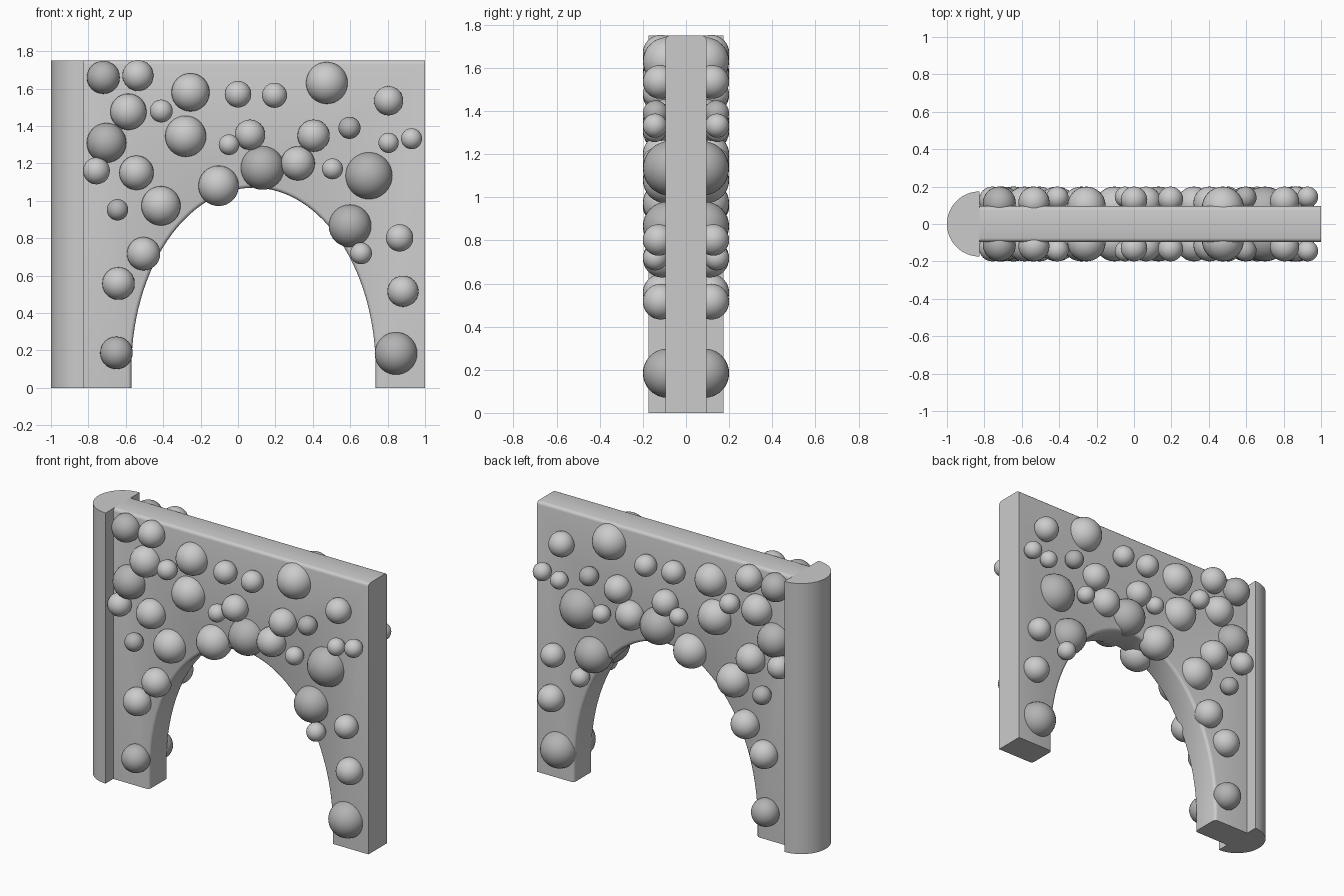
import bpy, bmesh, math

if "Cube" in bpy.data.objects:
    bpy.data.objects.remove(bpy.data.objects["Cube"])

HALF_T = 0.095      # half thickness of the wall
TOP = 1.75          # height of wall and post
POST_R = 0.174      # radius of the half-round end post
POST_X = -1 + POST_R


def make_object(name, bm, material=None):
    bmesh.ops.recalc_face_normals(bm, faces=bm.faces)
    mesh = bpy.data.meshes.new(name)
    bm.to_mesh(mesh)
    bm.free()
    obj = bpy.data.objects.new(name, mesh)
    bpy.context.collection.objects.link(obj)
    if material:
        mesh.materials.append(material)
    bpy.ops.object.select_all(action='DESELECT')
    obj.select_set(True)
    bpy.context.view_layer.objects.active = obj
    bpy.ops.object.shade_smooth_by_angle(angle=math.radians(35))
    return obj


def extrude(points, vector):
    bm = bmesh.new()
    face = bm.faces.new([bm.verts.new(p) for p in points])
    ext = bmesh.ops.extrude_face_region(bm, geom=[face], use_keep_orig=True)
    verts = [g for g in ext["geom"] if isinstance(g, bmesh.types.BMVert)]
    bmesh.ops.translate(bm, verts=verts, vec=vector)
    bmesh.ops.recalc_face_normals(bm, faces=bm.faces)
    return bm


# Wall with an elliptical arch, softened along the top and arch edges
ARCH_X, ARCH_Z, ARCH_W, ARCH_H, N = 0.083, 0.10, 0.653, 0.97, 56
arch = [(ARCH_X - ARCH_W * math.cos(math.pi * i / N),
         ARCH_Z + ARCH_H * math.sin(math.pi * i / N)) for i in range(N + 1)]
outline = ([(POST_X, TOP), (POST_X, 0), (ARCH_X - ARCH_W, 0)] + arch
           + [(ARCH_X + ARCH_W, 0), (1, 0), (1, TOP)])
bm = extrude([(x, -HALF_T, z) for x, z in outline], (0, 2 * HALF_T, 0))


def is_soft(edge):
    a, b = (v.co for v in edge.verts)
    if abs(a.y - b.y) > 1e-4:
        return False
    on_top = min(a.z, b.z) > TOP - 1e-4
    on_arch = all(abs(p.x - ARCH_X) < ARCH_W + 1e-3 for p in (a, b))
    return on_top or on_arch


bmesh.ops.bevel(bm, geom=[e for e in bm.edges if is_soft(e)], offset=0.02,
                segments=3, profile=0.5, affect='EDGES')
make_object("arched_wall", bm)

# Half-round post at the left end
arc = [math.pi / 2 + math.pi * i / 32 for i in range(33)]
make_object("end_post", extrude(
    [(POST_X + POST_R * math.cos(a), POST_R * math.sin(a), 0) for a in arc],
    (0, 0, TOP)))

# Round stones: x, z, radius; every stone reaches 0.2 out on both faces
light_stones = [
    (-.535, 1.67, .083), (-.254, 1.58, .102), (-.586, 1.476, .097),
    (-.41, 1.48, .061), (0, 1.57, .071), (.195, 1.564, .067),
    (.475, 1.63, .112), (.805, 1.535, .078), (-.28, 1.345, .11),
    (.064, 1.353, .081), (-.048, 1.30, .055), (.404, 1.348, .086),
    (.805, 1.31, .054), (.928, 1.332, .056), (-.757, 1.16, .072),
    (-.543, 1.15, .092), (-.412, .973, .105), (-.104, 1.08, .108),
    (.32, 1.20, .091), (.505, 1.171, .056), (.658, .719, .058),
    (.864, .802, .073), (.882, .516, .083), (-.505, .717, .089),
    (-.639, .558, .087),
]
dark_stones = [
    (-.72, 1.66, .088), (-.703, 1.31, .106), (.596, 1.39, .059),
    (-.644, .952, .057), (.131, 1.176, .117), (.70, 1.134, .127),
    (.599, .866, .114), (-.65, .187, .087), (.845, .184, .114),
]
dark = bpy.data.materials.new("dark_stone")
dark.diffuse_color = (0.45, 0.45, 0.45, 1)
dark.use_nodes = True
dark.node_tree.nodes["Principled BSDF"].inputs["Base Color"].default_value = dark.diffuse_color

for label, stones, mat in (("light_stones", light_stones, None),
                           ("dark_stones", dark_stones, dark)):
    for side, sign in (("front", -1), ("back", 1)):
        bm = bmesh.new()
        for x, z, r in stones:
            new = bmesh.ops.create_uvsphere(bm, u_segments=32, v_segments=16, radius=r)
            bmesh.ops.translate(bm, verts=new["verts"], vec=(x, sign * (0.2 - r), z))
        make_object(f"{side}_{label}", bm, mat)
